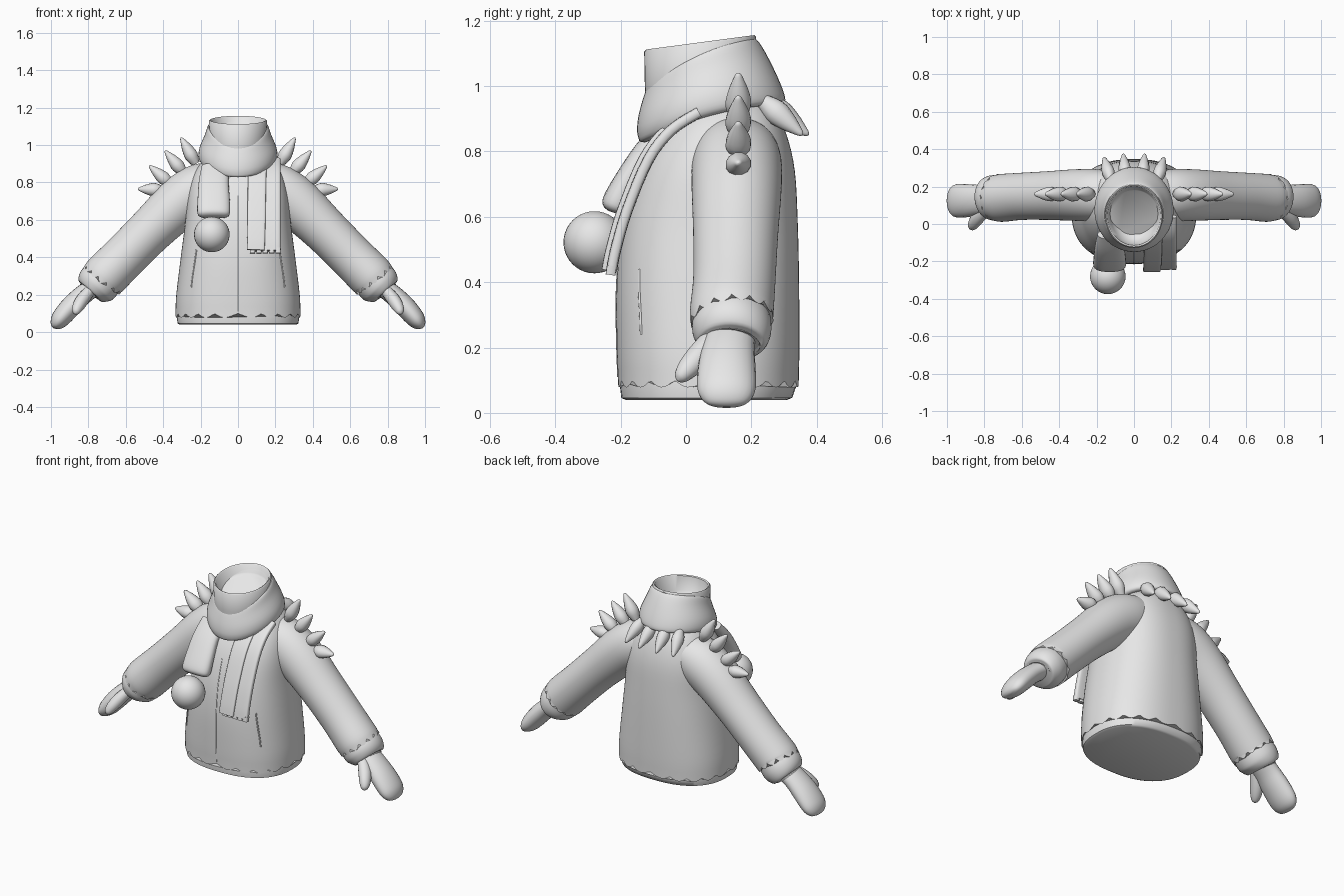
import bpy, bmesh, math
from mathutils import Vector

cube = bpy.data.objects.get("Cube")
if cube:
    bpy.data.objects.remove(cube)

GREY = (0.8, 0.8, 0.8, 1)
mat = bpy.data.materials.new("plain grey")
mat.use_nodes = True
mat.diffuse_color = GREY
mat.node_tree.nodes["Principled BSDF"].inputs["Base Color"].default_value = GREY


def smooth_rows(rows, steps=4):
    """Catmull-Rom interpolation through tuples of numbers."""
    out = []
    for i in range(len(rows) - 1):
        a, b, c, d = (rows[max(0, min(len(rows) - 1, i + k))] for k in (-1, 0, 1, 2))
        for s in range(steps):
            t = s / steps
            out.append(tuple(
                q + t / 2 * (r - p + t * (2 * p - 5 * q + 4 * r - w + t * (3 * (q - r) + w - p)))
                for p, q, r, w in zip(a, b, c, d)))
    return out + [rows[-1]]


def squircle(i, n, power):
    a = math.tau * i / n
    c, s = math.cos(a), math.sin(a)
    return (math.copysign(abs(c) ** (2 / power), c), math.copysign(abs(s) ** (2 / power), s))


def loft(name, rings, mirror=False):
    """Skin a list of rings, capping both ends."""
    bm = bmesh.new()
    rows = [[bm.verts.new(p) for p in r] for r in rings]
    n = len(rows[0])
    for lo, hi in zip(rows, rows[1:]):
        for i in range(n):
            j = (i + 1) % n
            bm.faces.new((lo[i], lo[j], hi[j], hi[i]))
    bm.faces.new(rows[0])
    bm.faces.new(rows[-1])
    bmesh.ops.recalc_face_normals(bm, faces=bm.faces)
    me = bpy.data.meshes.new(name)
    bm.to_mesh(me)
    bm.free()
    me.materials.append(mat)
    me.shade_smooth()
    me.set_sharp_from_angle(angle=math.radians(50))
    ob = bpy.data.objects.new(name, me)
    bpy.context.collection.objects.link(ob)
    if mirror:
        ob.modifiers.new("Mirror", 'MIRROR').use_mirror_merge = False
    return ob


def scallop(i, n, lobes, depth):
    return -depth * abs(math.sin(math.pi * lobes * i / n))


def sweep(name, rows, across=(0, 1, 0), n=24, power=2, mirror=False, lobes=0, steps=4):
    """Rows are x, y, z, half thickness, half width (along 'across')."""
    rows = smooth_rows(rows, steps)
    pts = [Vector(r[:3]) for r in rows]
    rings = []
    for k, r in enumerate(rows):
        t = (pts[min(k + 1, len(pts) - 1)] - pts[max(k - 1, 0)]).normalized()
        v = Vector(across)
        v = (v - t * v.dot(t)).normalized()
        u = t.cross(v)
        ring = []
        for i in range(n):
            c, s = squircle(i, n, power)
            p = pts[k] + u * c * r[3] + v * s * r[4]
            if lobes and k == len(rows) - 1:
                p -= t * scallop(i, n, lobes, 0.022)
            ring.append(p)
        rings.append(ring)
    return loft(name, rings, mirror)


def hoops(rows, n=48, power=2.0, lift=0.0):
    """Rows are front y, front z, back y, back z, half width."""
    rings = []
    for yf, zf, yb, zb, hx in rows:
        ring = []
        for i in range(n):
            c, s = squircle(i, n, power)
            ring.append(Vector((hx * c, (yf + yb) / 2 + s * (yb - yf) / 2,
                                (zf + zb) / 2 + s * (zb - zf) / 2 + lift * c * c)))
        rings.append(ring)
    return rings


# Jacket body, its lower edge cut into scallops over a plain hem
body = smooth_rows([
    (-.208, .10, .345, .10, .334), (-.212, .20, .347, .20, .330), (-.212, .40, .346, .40, .306),
    (-.192, .58, .342, .58, .283), (-.145, .74, .333, .74, .268), (-.085, .85, .308, .85, .235),
    (-.02, .93, .27, .93, .17), (.04, .97, .22, .97, .09)])
rings = hoops(body, 144, 2.4)
for i, p in enumerate(rings[0]):
    p.z += scallop(i, 144, 20, 0.022)
loft("jacket_body", rings)
loft("jacket_hem", hoops([(-.185, .04, .31, .04, .312), (-.198, .046, .325, .046, .323),
                          (-.202, .08, .337, .08, .328), (-.2, .13, .335, .13, .322)], 72, 2.4))


def front_y(x, z):
    """Depth of the jacket front at a given x and height."""
    for a, b in zip(body, body[1:]):
        if a[1] <= z <= b[1]:
            t = (z - a[1]) / (b[1] - a[1])
            yf, _, yb, _, hx = (p + (q - p) * t for p, q in zip(a, b))
            return (yf + yb) / 2 - (yb - yf) / 2 * (1 - abs(x / hx) ** 2.4) ** (1 / 2.4)
    return body[0][0]


# Front closure and pocket slits
sweep("front_closure", [(0, front_y(0, z), z, .002, .003) for z in (.11, .25, .4, .55, .7, .84)],
      (1, 0, 0), 8)
sweep("pocket_slits", [(x, front_y(x, z), z, .004, .004) for x, z in
                       ((.25, .24), (.243, .3), (.232, .37), (.222, .44))], (1, 0, 0), 8, mirror=True)

# Sleeves, cuffs, mittens and thumbs
sweep("sleeves", [(.06, .15, .84, .08, .11), (.18, .155, .775, .135, .135), (.30, .155, .70, .138, .138),
                  (.46, .152, .55, .124, .130), (.60, .148, .41, .121, .126),
                  (.70, .14, .31, .123, .128), (.718, .14, .29, .121, .126)], n=84, mirror=True, lobes=14)
sweep("cuffs", [(.68, .14, .33, .105, .11), (.735, .14, .272, .115, .121), (.765, .14, .242, .110, .118),
                (.787, .138, .217, .085, .102), (.788, .138, .216, .06, .08)], n=36, mirror=True)
sweep("mittens", [(.76, .14, .25, .05, .075), (.83, .13, .198, .053, .08), (.89, .125, .14, .056, .088),
                  (.94, .124, .083, .052, .09), (.965, .124, .05, .042, .08),
                  (.98, .124, .028, .024, .055), (.984, .124, .02, .005, .015)], n=24, mirror=True)
sweep("thumbs", [(.79, .08, .225, .03, .035), (.83, .04, .175, .035, .038), (.855, .005, .135, .031, .033),
                 (.868, -.018, .108, .02, .02), (.873, -.026, .099, .004, .004)], n=16, mirror=True)


# Soft spikes on both shoulders and behind the collar
def spike(name, base, tip, width, mirror=True):
    a, b = Vector(base), Vector(tip)
    rows = [(*a.lerp(b, t), r * width * .9, r * width) for t, r in
            ((0, .6), (.3, 1), (.6, .8), (.88, .38), (.97, .2), (1, .03))]
    sweep(name, rows, (0, 1, .3), 12, mirror=mirror, steps=3)


for i, (bx, bz, tx, tz) in enumerate(((.225, .90, .305, 1.04), (.29, .85, .39, .97),
                                      (.36, .79, .475, .89), (.405, .76, .535, .765))):
    spike(f"shoulder_spikes_{i + 1}", (bx, .16, bz), (tx, .16, tz), .04)
for i, x in enumerate((.05, .14)):
    spike(f"back_spikes_{i + 1}", (x * .9, .25 - x * .1, .955), (x * 1.15, .385 - x * .2, .85), .038)

# Wrapped scarf and the neck tube inside it
loft("scarf_wrap", hoops(smooth_rows([
    (-.02, .87, .23, .95, .14), (-.125, .828, .285, .943, .185), (-.148, .85, .304, .957, .209),
    (-.147, .90, .288, 1.01, .207), (-.132, .96, .25, 1.09, .178), (-.117, .998, .22, 1.138, .163),
    (-.105, 1.0, .205, 1.14, .152), (-.08, .97, .18, 1.1, .13)]), lift=.025))
loft("neck_tube", hoops([
    (-.12, .92, .19, .97, .14), (-.126, 1.0, .205, 1.04, .152), (-.128, 1.105, .215, 1.15, .155),
    (-.122, 1.112, .209, 1.156, .149), (-.114, 1.108, .20, 1.15, .141),
    (-.10, 1.03, .185, 1.06, .125), (-.06, .99, .15, 1.0, .085)]))

# Flat scarf end with a folded layer and a short fringe
path = ((.04, .92), (-.045, .865), (-.115, .775), (-.18, .62), (-.215, .50), (-.228, .435))
sweep("scarf_end", [(.145, y, z, .017, .082) for y, z in path], (1, 0, 0), 24, 5)
sweep("scarf_fold", [(.105 - .01 * i / 5, y - .018, z + .004, .012, .05 - .003 * i / 5)
                     for i, (y, z) in enumerate(path)], (1, 0, 0), 24, 5)
for i in range(5):
    x = .078 + i * .034
    sweep(f"fringe_{i + 1}", [(x, -.227, .45, .015, .015), (x, -.231, .422, .015, .014)], (1, 0, 0), 12, 5)

# Padded scarf end with a hanging pompom
sweep("padded_scarf_end", [(-.12, -.06, .88, .03, .075), (-.13, -.125, .80, .035, .08),
                           (-.13, -.18, .71, .04, .086), (-.13, -.212, .645, .044, .088),
                           (-.13, -.222, .622, .034, .078), (-.13, -.225, .614, .012, .055)],
      (1, 0, 0), 28, 2.6)
bm = bmesh.new()
bmesh.ops.create_uvsphere(bm, u_segments=32, v_segments=20, radius=.095)
me = bpy.data.meshes.new("pompom")
bm.to_mesh(me)
bm.free()
me.materials.append(mat)
me.shade_smooth()
pompom = bpy.data.objects.new("pompom", me)
pompom.location = (-.14, -.28, .522)
bpy.context.collection.objects.link(pompom)
